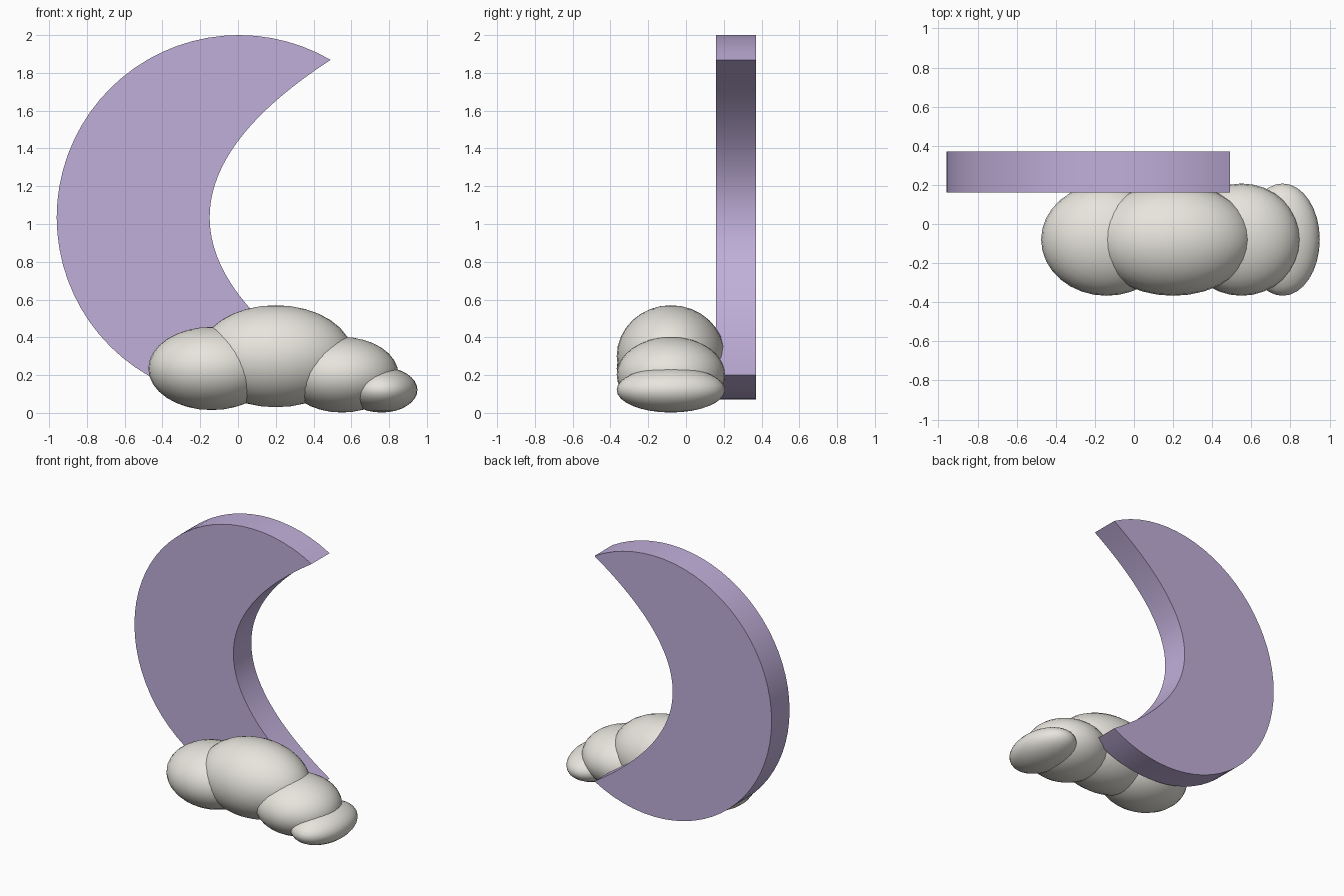
import bpy, bmesh, math

if "Cube" in bpy.data.objects:
    bpy.data.objects.remove(bpy.data.objects["Cube"])


def material(name, color):
    mat = bpy.data.materials.new(name)
    mat.diffuse_color = color
    mat.use_nodes = True
    mat.node_tree.nodes["Principled BSDF"].inputs["Base Color"].default_value = mat.diffuse_color
    return mat


def smooth(obj, degrees):
    bpy.ops.object.select_all(action='DESELECT')
    obj.select_set(True)
    bpy.context.view_layer.objects.active = obj
    bpy.ops.object.shade_smooth_by_angle(angle=math.radians(degrees))


lilac = material("lilac", (0.53, 0.43, 0.70, 1))
cream = material("cream", (0.80, 0.78, 0.72, 1))

# Crescent moon: circular outer edge, parabolic inner edge, extruded in y
CX, CZ, R = 0.005, 1.035, 0.965
TIP = math.radians(59.8)
N = 48
tip_x, half = CX + R * math.cos(TIP), R * math.sin(TIP)
inner_x = -0.15
bm = bmesh.new()
outer, inner = [], []
for i in range(N + 1):
    t = i / N
    a = TIP + t * (2 * math.pi - 2 * TIP)
    outer.append(bm.verts.new((CX + R * math.cos(a), 0.16, CZ + R * math.sin(a))))
    if 0 < i < N:
        s = 1 - 2 * t
        inner.append(bm.verts.new((inner_x + (tip_x - inner_x) * s * s, 0.16, CZ + half * s)))
inner = [outer[0]] + inner + [outer[-1]]
for i in range(N):
    loop = [outer[i], outer[i + 1], inner[i + 1], inner[i]]
    bm.faces.new(list(dict.fromkeys(loop)))
ext = bmesh.ops.extrude_face_region(bm, geom=bm.faces[:])
for v in ext["geom"]:
    if isinstance(v, bmesh.types.BMVert):
        v.co.y = 0.37
bmesh.ops.recalc_face_normals(bm, faces=bm.faces[:])
mesh = bpy.data.meshes.new("crescent_moon")
bm.to_mesh(mesh)
bm.free()
moon = bpy.data.objects.new("crescent_moon", mesh)
bpy.context.collection.objects.link(moon)
mesh.materials.append(lilac)
smooth(moon, 30)

# Cloud: overlapping ellipsoid puffs (x, z, x radius, z radius)
puffs = [
    ("cloud_puff_left", -0.14, 0.235, 0.335, 0.22),
    ("cloud_puff_main", 0.20, 0.30, 0.41, 0.27),
    ("cloud_puff_right", 0.55, 0.202, 0.30, 0.20),
    ("cloud_puff_end", 0.76, 0.122, 0.19, 0.12),
]
for name, x, z, rx, rz in puffs:
    bpy.ops.mesh.primitive_uv_sphere_add(segments=32, ring_count=16, radius=1, location=(x, -0.08, z))
    puff = bpy.context.object
    puff.name = name
    puff.scale = (rx, 0.287, rz)
    bpy.ops.object.transform_apply(location=False, rotation=False, scale=True)
    puff.data.materials.append(cream)
    smooth(puff, 60)
